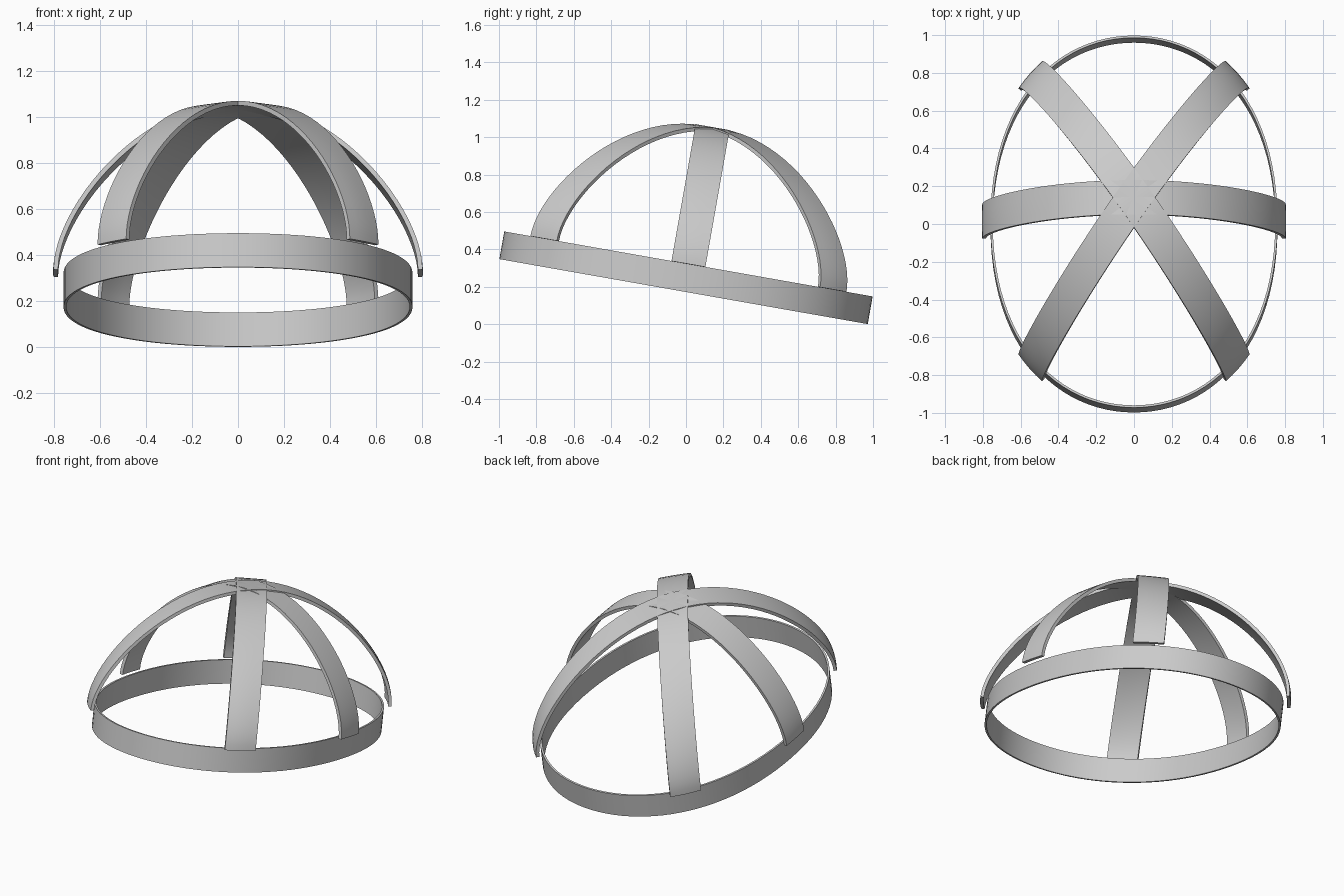
import bpy, math
from mathutils import Vector
from mathutils.geometry import interpolate_bezier

cube = bpy.data.objects.get("Cube")
if cube:
    bpy.data.objects.remove(cube)

TILT = math.radians(-10)
LIFT = 0.248
HALF_BAND = 0.075
STRAP_HALF_WIDTH = 0.092
GAP = 0.046

grey = bpy.data.materials.new("plain grey")
grey.use_nodes = True
colour = (0.6, 0.6, 0.6, 1)
grey.diffuse_color = colour
grey.node_tree.nodes["Principled BSDF"].inputs["Base Color"].default_value = colour


def bezier(a, b, c, d, count):
    return interpolate_bezier(*(Vector((p[0], p[1], 0)) for p in (a, b, c, d)), count)


# Quarter of the head outline, from the side (+x) to the back (+y)
quarter = bezier((0.76, 0), (0.76, 0.665), (0.4, 1), (0, 1), 25)
# Dome profile: share of the outline radius against height
profile = bezier((1, HALF_BAND), (1, 0.337), (0.547, 0.818), (0, 0.818), 25)


def outline_radius(x, y):
    """Distance from the centre to the outline in the direction of x, y."""
    angle = math.atan2(abs(y), abs(x))
    for p, q in zip(quarter, quarter[1:]):
        a, b = math.atan2(p.y, p.x), math.atan2(q.y, q.x)
        if angle <= b + 1e-6:
            return p.lerp(q, (angle - a) / (b - a)).length
    return quarter[-1].length


def make_shell(name, verts, faces, thickness):
    mesh = bpy.data.meshes.new(name)
    mesh.from_pydata(verts, [], faces)
    mesh.materials.append(grey)
    obj = bpy.data.objects.new(name, mesh)
    bpy.context.collection.objects.link(obj)
    obj.rotation_euler.x = TILT
    obj.location.z = LIFT
    solid = obj.modifiers.new("thickness", 'SOLIDIFY')
    solid.thickness = thickness
    solid.offset = -1
    solid.use_even_offset = True
    bpy.ops.object.select_all(action='DESELECT')
    obj.select_set(True)
    bpy.context.view_layer.objects.active = obj
    bpy.ops.object.modifier_apply(modifier=solid.name)
    bpy.ops.object.shade_smooth_by_angle(angle=math.radians(35))


def make_band():
    half = quarter + [Vector((-p.x, p.y, 0)) for p in reversed(quarter[:-1])]
    ring = half + [-p for p in half[1:-1]]
    n = len(ring)
    # The second half runs on round the loop through the front
    verts = [(p.x, p.y, z) for z in (-HALF_BAND, HALF_BAND) for p in ring]
    faces = [(i, (i + 1) % n, n + (i + 1) % n, n + i) for i in range(n)]
    make_shell("head_band", verts, faces, 0.012)


def strap_reach(along, across, offset):
    """Length along a strap's edge line until it meets the dome's rim."""
    low, high = 0.0, 1.5
    for _ in range(40):
        mid = (low + high) / 2
        p = along * mid + across * offset
        if p.length < outline_radius(p.x, p.y) + GAP:
            low = mid
        else:
            high = mid
    return low


def make_strap(name, angle):
    along = Vector((math.cos(angle), math.sin(angle)))
    across = Vector((-along.y, along.x))
    steps = [(-p.x, p.y) for p in profile] + [(p.x, p.y) for p in reversed(profile[:-1])]
    columns = 5
    offsets = [STRAP_HALF_WIDTH * (2 * j / (columns - 1) - 1) for j in range(columns)]
    verts = []
    for share, z in steps:
        for w in offsets:
            reach = strap_reach(along * (1 if share >= 0 else -1), across, w)
            p = along * (share * reach) + across * w
            verts.append((p.x, p.y, z))
    faces = []
    for i in range(len(steps) - 1):
        for j in range(columns - 1):
            a = i * columns + j
            faces.append((a, a + columns, a + columns + 1, a + 1))
    make_shell(name, verts, faces, 0.02)


make_band()
diagonal = math.atan2(0.78, 0.545)
make_strap("cross_strap", 0)
make_strap("diagonal_strap_left_back", diagonal)
make_strap("diagonal_strap_right_back", math.pi - diagonal)
